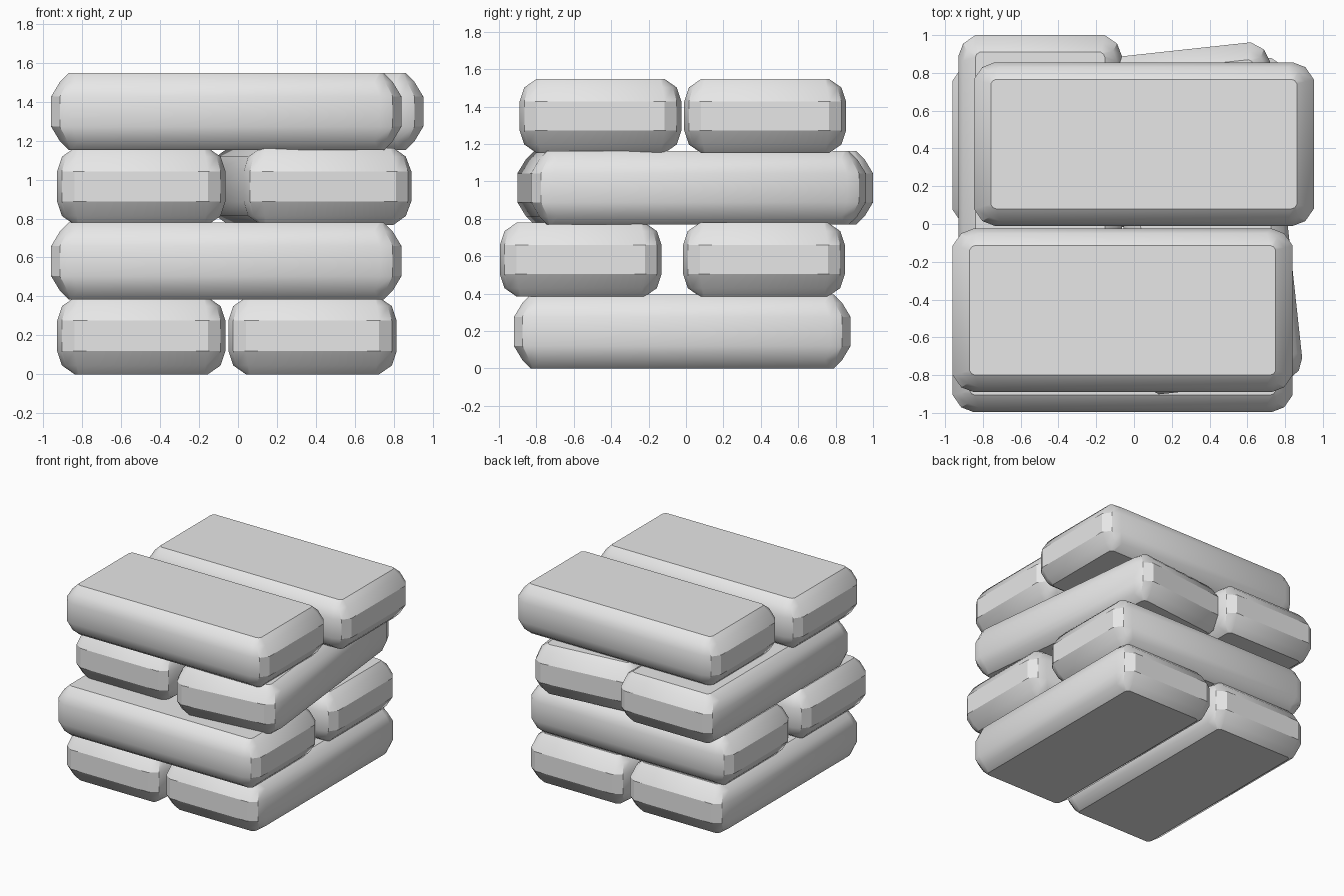
import bpy
import bmesh
import math

old = bpy.data.objects.get("Cube")
if old:
    bpy.data.objects.remove(old, do_unlink=True)

stone = bpy.data.materials.new("pale_grey_stone")
stone.use_nodes = True
GREY = (0.8, 0.8, 0.8, 1)
stone.diffuse_color = GREY
stone.node_tree.nodes["Principled BSDF"].inputs["Base Color"].default_value = GREY

LENGTH, WIDTH, HEIGHT = 1.8, 0.865, 0.395


def outline(inset_x, inset_y, corner):
    """Rectangle with two-step cut corners, counter-clockwise."""
    hx, hy = LENGTH / 2 - inset_x, WIDTH / 2 - inset_y
    cut = [(0, 0.09), (0.045, 0.025), (0.11, 0)]
    quarter = [(hx - a * corner, hy - b * corner) for a, b in cut]
    pts = []
    for sx, sy in ((1, 1), (-1, 1), (-1, -1), (1, -1)):
        part = [(x * sx, y * sy) for x, y in quarter]
        pts += part if sx * sy > 0 else part[::-1]
    return pts


def brick_mesh():
    """Slightly bulging brick made from stacked outlines."""
    # Height, end inset, side inset, corner size
    lower = [(0, 0.09, 0.09, 0.25), (0.045, 0.045, 0.025, 0.85), (0.12, 0, 0, 1)]
    levels = lower + [(HEIGHT - z, a, b, c) for z, a, b, c in reversed(lower)]
    bm = bmesh.new()
    rings = [[bm.verts.new((x, y, z)) for x, y in outline(a, b, c)]
             for z, a, b, c in levels]
    for low, high in zip(rings, rings[1:]):
        n = len(low)
        for i in range(n):
            j = (i + 1) % n
            bm.faces.new((low[i], low[j], high[j], high[i]))
    bm.faces.new(rings[0][::-1])
    bm.faces.new(rings[-1])
    bmesh.ops.recalc_face_normals(bm, faces=bm.faces)
    mesh = bpy.data.meshes.new("brick")
    bm.to_mesh(mesh)
    bm.free()
    mesh.materials.append(stone)
    return mesh


# Name, x, y, layer, turn in degrees
bricks = [
    ("first_layer_right_brick", -0.497, -0.02, 0, 90),
    ("first_layer_left_brick", 0.383, -0.02, 0, 90),
    ("second_layer_front_brick", -0.06, -0.563, 1, 0),
    ("second_layer_back_brick", -0.06, 0.417, 1, 0),
    ("third_layer_right_brick", -0.497, 0.1, 2, 90),
    ("third_layer_left_brick", 0.375, 0.03, 2, 96.2),
    ("top_layer_front_brick", -0.06, -0.457, 3, 0),
    ("top_layer_back_brick", 0.052, 0.423, 3, 0),
]

bpy.ops.object.select_all(action="DESELECT")
for name, x, y, layer, turn in bricks:
    brick = bpy.data.objects.new(name, brick_mesh())
    brick.location = (x, y, layer * 0.384)
    brick.rotation_euler.z = math.radians(turn)
    bpy.context.collection.objects.link(brick)
    brick.select_set(True)
    bpy.context.view_layer.objects.active = brick
bpy.ops.object.shade_smooth_by_angle(angle=math.radians(30))
